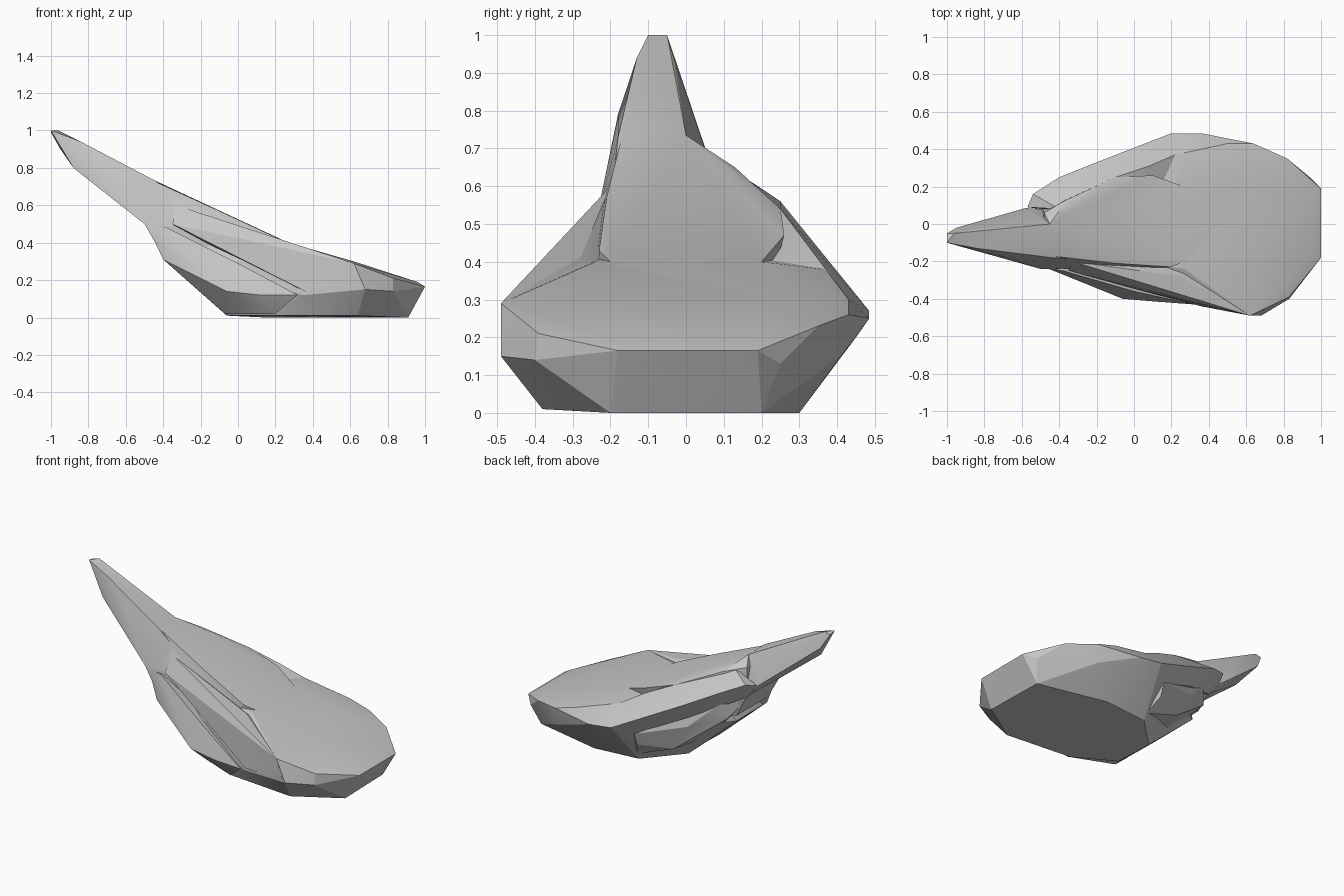
import bpy
import bmesh

# Remove the default cube
default_cube = bpy.data.objects.get("Cube")
if default_cube:
    bpy.data.objects.remove(default_cube, do_unlink=True)

# One stone colour for the whole boulder
stone = bpy.data.materials.new("grey stone")
stone.use_nodes = True
stone_colour = (0.57, 0.57, 0.57, 1)
stone.diffuse_color = stone_colour
stone.node_tree.nodes["Principled BSDF"].inputs["Base Color"].default_value = stone_colour


def chunk(name, corners):
    """Make a faceted chunk of stone: the convex hull of its corners."""
    mesh = bpy.data.meshes.new(name)
    bm = bmesh.new()
    for corner in corners:
        bm.verts.new(corner)
    hull = bmesh.ops.convex_hull(bm, input=bm.verts)
    unused = {v for v in hull["geom_interior"] + hull["geom_unused"]
              if isinstance(v, bmesh.types.BMVert)}
    bmesh.ops.delete(bm, geom=list(unused), context='VERTS')
    bmesh.ops.recalc_face_normals(bm, faces=bm.faces)
    bm.to_mesh(mesh)
    bm.free()
    mesh.materials.append(stone)
    obj = bpy.data.objects.new(name, mesh)
    bpy.context.collection.objects.link(obj)
    return obj


def merge(target, other):
    """Fuse another chunk into the target and discard it."""
    union = target.modifiers.new("fuse", 'BOOLEAN')
    union.operation = 'UNION'
    union.solver = 'EXACT'
    union.object = other
    bpy.context.view_layer.objects.active = target
    bpy.ops.object.modifier_apply(modifier=union.name)
    bpy.data.objects.remove(other, do_unlink=True)


# Broad low body: flat foot, wide girdle, sloping upper rim
foot = [(-.05, -.2, .01), (-.06, .06, .01), (.15, .27, 0), (.45, .3, 0),
        (.9, .2, 0), (.91, -.2, 0), (.64, -.38, .01), (.2, -.34, .01)]
girdle = [(1, -.18, .165), (1, .19, .165), (.94, .25, .13), (.62, .41, .15),
          (.3, .45, .2), (.83, -.4, .14), (.68, -.49, .15), (.35, -.43, .12)]
rim = [(.96, -.17, .19), (.96, .17, .19), (.82, .35, .23), (.64, .43, .26),
       (.36, .485, .25), (.2, .485, .27), (.83, -.39, .21), (.62, -.49, .29),
       (.27, -.24, .4), (.27, .2, .4), (.62, -.2, .3), (.62, .2, .3),
       (.22, .37, .38), (.5, .43, .3)]
undercut = [(-.4, -.22, .31), (-.4, .05, .31), (-.2, .2, .27),
            (-.35, -.15, .45), (-.3, .12, .45)]
body = chunk("boulder", foot + girdle + rim + undercut)

# Slender leaning horn that rises to the pointed tip
horn = chunk("horn", [
    (-1, -.1, 1), (-1, -.05, .99), (-.96, -.05, 1), (-.95, -.02, .9),
    (-.88, -.13, .8), (-.86, -.04, .81), (-.84, -.13, .94), (-.84, -.03, .93),
    (-.68, -.18, .79), (-.44, -.18, .73), (-.45, 0, .735), (-.58, .085, .6),
    (-.5, -.24, .5), (-.49, .08, .5), (-.2, -.2, .55), (-.2, 0, .5)])

# Thick sloping slab at the root of the horn
slab = chunk("slab", [
    (-.45, -.17, .73), (-.45, 0, .735), (-.48, .06, .68), (-.36, .13, .65),
    (-.1, .25, .54), (.1, .26, .47), (-.1, -.21, .57), (.2, -.23, .43),
    (.27, -.2, .4), (.27, .2, .4), (-.5, -.24, .5), (-.49, .08, .5),
    (-.42, -.24, .36), (-.42, .08, .36), (.1, -.24, .25), (.1, .2, .25)])

# Overhanging ledge along the back
back_ledge = chunk("back_ledge", [
    (-.57, .09, .6), (-.54, .16, .62), (-.4, .25, .56), (-.2, .33, .46),
    (-.4, .08, .67), (-.1, .25, .54), (.08, .31, .46), (.2, .485, .27),
    (.36, .485, .25), (.22, .37, .38), (0, .4, .36), (-.5, .08, .5),
    (-.2, .27, .36), (.1, .38, .22), (.3, .1, .3)])

# Lower back shoulder beneath the overhang
back_shoulder = chunk("back_shoulder", [
    (-.46, .06, .45), (-.4, .15, .36), (-.1, .27, .13), (.1, .36, .14),
    (.15, .29, .04), (-.2, .27, .3), (-.38, .17, .47), (.1, .39, .22),
    (-.2, 0, .15), (.2, .1, .1)])

# Sharp ledge along the front, above a deep crack
front_ledge = chunk("front_ledge", [
    (-.35, -.25, .5), (-.33, -.2, .6), (-.05, -.24, .5), (.25, -.28, .41),
    (.45, -.41, .34), (.62, -.49, .29), (.66, -.49, .16), (.36, -.44, .14),
    (.05, -.36, .33), (-.3, -.1, .45), (.4, -.1, .2)])

# Lower front shoulder beneath the crack
front_shoulder = chunk("front_shoulder", [
    (-.48, -.23, .48), (-.4, -.26, .31), (-.06, -.4, .14), (.12, -.415, .12),
    (.32, -.43, .12), (.2, -.36, .02), (-.07, -.25, .02), (-.38, -.25, .48),
    (0, -.36, .29), (-.06, 0, .02), (-.3, 0, .4), (.2, -.1, .1)])

for part in (horn, slab, back_ledge, back_shoulder, front_ledge, front_shoulder):
    merge(body, part)

# Gently worn facets with crisp breaks
bpy.ops.object.select_all(action='DESELECT')
body.select_set(True)
bpy.context.view_layer.objects.active = body
bpy.ops.object.shade_smooth_by_angle(angle=0.35)
